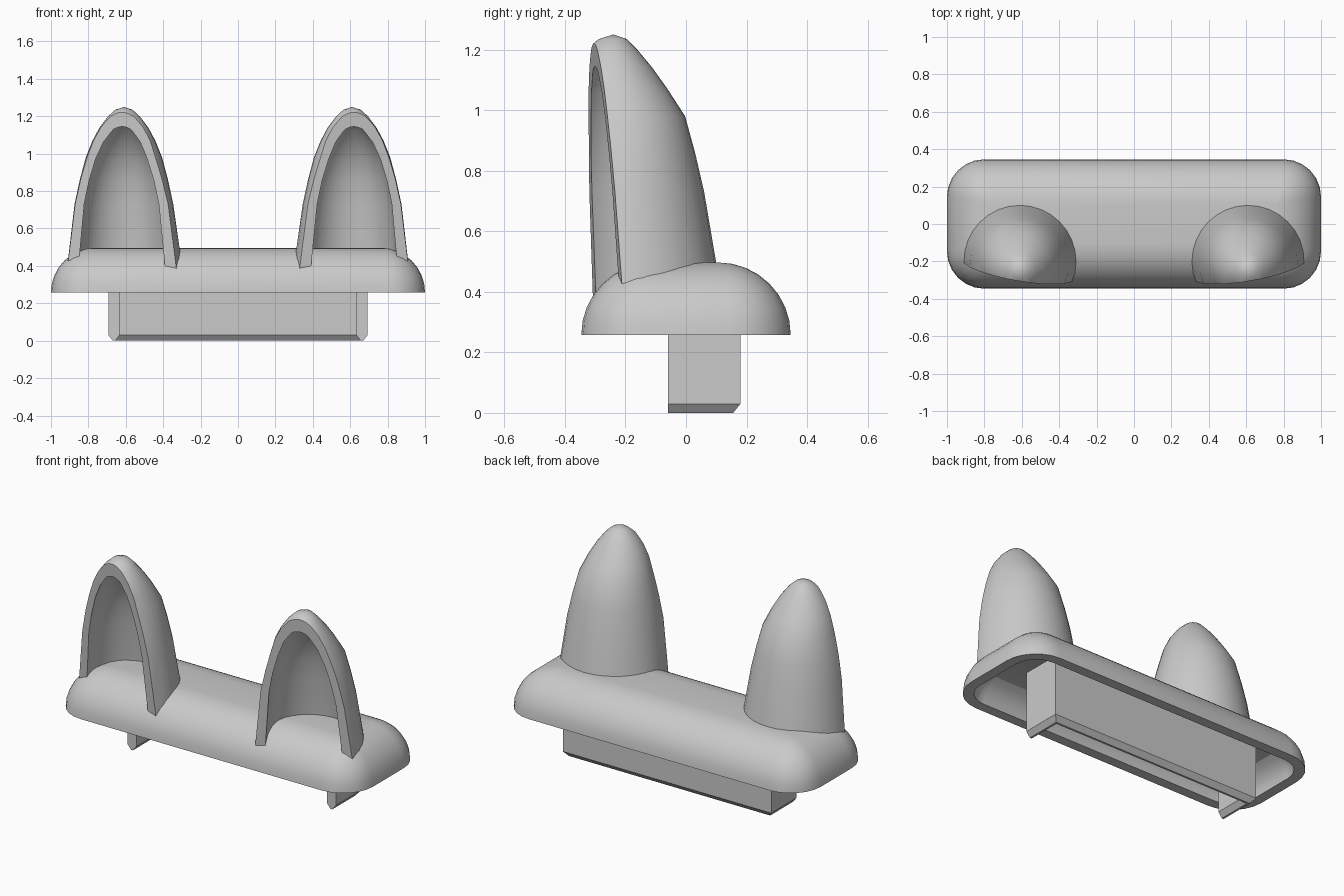
import bpy
import bmesh
from math import sin, cos, pi, sqrt, radians
from mathutils import Vector

if "Cube" in bpy.data.objects:
    bpy.data.objects.remove(bpy.data.objects["Cube"], do_unlink=True)

# Single grey plastic material
grey = bpy.data.materials.new("grey_plastic")
grey.use_nodes = True
colour = (0.59, 0.59, 0.59, 1)
grey.diffuse_color = colour
grey.node_tree.nodes["Principled BSDF"].inputs["Base Color"].default_value = colour

HALF_X, HALF_Y, RIM_Z, WALL = 1.0, 0.346, 0.258, 0.06
INSET, RISE, CORNER = 0.24, 0.239, 0.2


def loft(rings, caps):
    """Bridge equal-sized closed rings in order, welding collapsed points."""
    bm = bmesh.new()
    loops = [[bm.verts.new(p) for p in ring] for ring in rings]
    n = len(loops[0])
    for a, b in zip(loops, loops[1:]):
        for i in range(n):
            j = (i + 1) % n
            bm.faces.new((a[i], a[j], b[j], b[i]))
    if caps:
        bm.faces.new(loops[0])
        bm.faces.new(loops[-1])
    bmesh.ops.remove_doubles(bm, verts=bm.verts, dist=0.0005)
    return bm


def finish(bm, name, smooth=True):
    bmesh.ops.recalc_face_normals(bm, faces=bm.faces)
    mesh = bpy.data.meshes.new(name)
    bm.to_mesh(mesh)
    bm.free()
    mesh.materials.append(grey)
    ob = bpy.data.objects.new(name, mesh)
    bpy.context.collection.objects.link(ob)
    if smooth:
        bpy.ops.object.select_all(action="DESELECT")
        ob.select_set(True)
        bpy.context.view_layer.objects.active = ob
        bpy.ops.object.shade_smooth_by_angle(angle=radians(30))
    return ob


def dome_height(x, y):
    dx = max(abs(x) - HALF_X + INSET, 0) / INSET
    dy = max(abs(y) - HALF_Y + INSET, 0) / INSET
    return RIM_Z + RISE * sqrt(max(1 - dx * dx - dy * dy, 0.03))


# Hollow domed base: rounded rectangle drawn in along a quarter ellipse
def base_ring(t, wall, rise):
    inset = wall + (INSET - wall) * (1 - cos(t))
    r, z, steps = (CORNER - wall) * cos(t), RIM_Z + rise * sin(t), 6
    cx, cy = HALF_X - inset - r, HALF_Y - inset - r
    ring = []
    for k, (sx, sy) in enumerate([(1, 1), (-1, 1), (-1, -1), (1, -1)]):
        for i in range(steps + 1):
            a = (k + i / steps) * pi / 2
            ring.append((sx * cx + r * cos(a), sy * cy + r * sin(a), z))
    return ring


# the cavity wall stops short of the full arc, leaving a flat ceiling
inner = [base_ring(i * pi / 15, WALL, 0.149) for i in range(5, -1, -1)]
outer = [base_ring(i * pi / 16, 0, RISE) for i in range(9)]
finish(loft(inner + outer, True), "domed_base")


# U-shaped mounting skirt with a chamfered lower edge
def skirt_ring(z, inset):
    a, b, c, d, front = 0.693 - inset, 0.18 - inset, 0.633 + inset, 0.12 + inset, -0.06
    plan = [(-a, front), (-a, b), (a, b), (a, front),
            (c, front), (c, d), (-c, d), (-c, front)]
    return [(x, y, z) for x, y in plan]


finish(loft([skirt_ring(0, 0.024), skirt_ring(0.03, 0), skirt_ring(0.43, 0)], True),
       "mounting_skirt", smooth=False)

# Ears: (height, radius, centre y), leaning forward at the tip
EAR_X = 0.61
EAR_OUTER = [(0.42, 0.303, -0.2), (0.73, 0.264, -0.204), (0.86, 0.236, -0.206),
             (0.98, 0.204, -0.207), (1.07, 0.168, -0.229), (1.14, 0.13, -0.241),
             (1.2, 0.085, -0.246), (1.235, 0.046, -0.242), (1.25, 0, -0.24)]
EAR_INNER = [(0.42, 0.242, -0.2), (0.73, 0.216, -0.204), (0.86, 0.192, -0.206),
             (0.97, 0.162, -0.212), (1.06, 0.12, -0.232), (1.13, 0.073, -0.245),
             (1.16, 0.035, -0.248), (1.17, 0, -0.248)]


def ear_rings(profile, side, n=32):
    rings = []
    for k, (z, r, cy) in enumerate(profile):
        ring = []
        for i in range(n):
            a = 2 * pi * i / n
            x, y = side * (EAR_X + r * cos(a)), cy + r * sin(a)
            # the lowest ring follows the dome, sunk slightly into it
            ring.append((x, y, dome_height(x, y) - 0.02 if k == 0 else z))
        rings.append(ring)
    return rings


def make_ear(side, name):
    bm = loft(ear_rings(EAR_INNER, side)[::-1] + ear_rings(EAR_OUTER, side), False)
    # slice the front open with a slanted plane and close the wall edge
    cut = bmesh.ops.bisect_plane(
        bm, geom=bm.verts[:] + bm.edges[:] + bm.faces[:],
        plane_co=Vector((side * EAR_X, -0.262, 0.42)),
        plane_no=Vector((-0.17 * side, 1, 0.055)).normalized(), clear_inner=True)
    rim = [e for e in cut["geom_cut"] if isinstance(e, bmesh.types.BMEdge)]
    bmesh.ops.edgeloop_fill(bm, edges=rim)
    finish(bm, name)


make_ear(1, "left_ear")
make_ear(-1, "right_ear")
